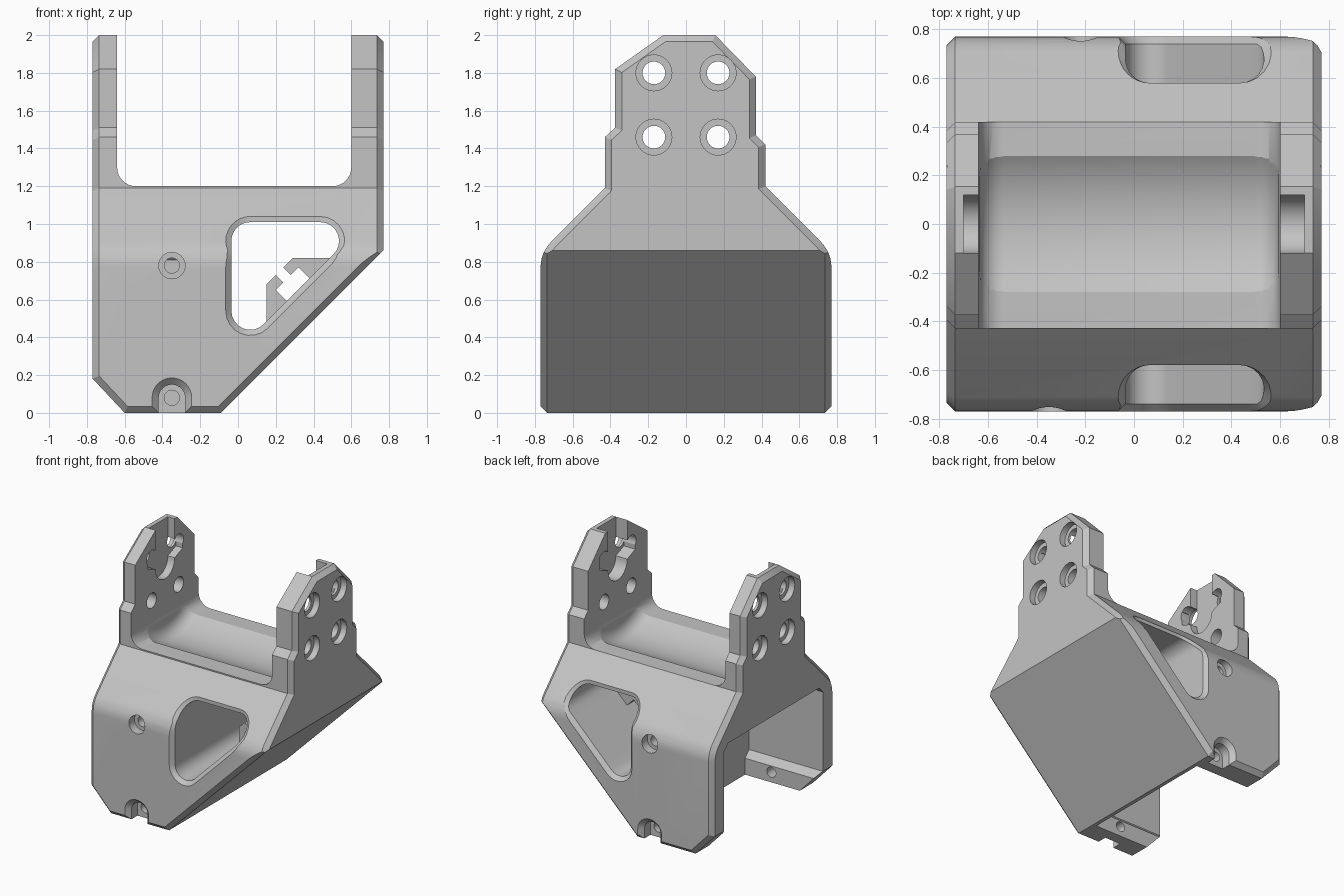
import bpy, bmesh
from math import cos, sin, pi, radians

if "Cube" in bpy.data.objects:
    bpy.data.objects.remove(bpy.data.objects["Cube"], do_unlink=True)

grey = bpy.data.materials.new("matte_grey")
grey.use_nodes = True
grey.diffuse_color = (0.55, 0.55, 0.55, 1)
grey.node_tree.nodes["Principled BSDF"].inputs["Base Color"].default_value = (0.55, 0.55, 0.55, 1)


def loft(name, rings, bevel=0, segments=1):
    """Closed solid through rings of points; bevel rounds the two end rims."""
    bm = bmesh.new()
    loops = [[bm.verts.new(p) for p in ring] for ring in rings]
    n = len(loops[0])
    caps = [bm.faces.new(loops[0]), bm.faces.new(loops[-1])]
    for a, b in zip(loops, loops[1:]):
        for i in range(n):
            j = (i + 1) % n
            bm.faces.new((a[i], a[j], b[j], b[i]))
    bmesh.ops.recalc_face_normals(bm, faces=bm.faces)
    if bevel:
        rim = list({e for f in caps for e in f.edges})
        bmesh.ops.bevel(bm, geom=rim, offset=bevel, segments=segments,
                        profile=0.5, affect='EDGES')
    mesh = bpy.data.meshes.new(name)
    bm.to_mesh(mesh)
    bm.free()
    mesh.materials.append(grey)
    ob = bpy.data.objects.new(name, mesh)
    bpy.context.scene.collection.objects.link(ob)
    return ob


def prism(name, pts, axis, a, b, bevel=0, segments=1):
    """Extrude a flat profile along x or y from a to b."""
    put = (lambda t, p: (t, p[0], p[1])) if axis == 'x' else (lambda t, p: (p[0], t, p[1]))
    return loft(name, [[put(t, p) for p in pts] for t in (a, b)], bevel, segments)


def arc(cx, cz, r, start, end, steps=8):
    return [(cx + r * cos(radians(start + (end - start) * i / steps)),
             cz + r * sin(radians(start + (end - start) * i / steps))) for i in range(steps + 1)]


def circle(cx, cz, r, steps=32):
    return arc(cx, cz, r, 0, 360, steps)[:-1]


def combine(target, tool, operation='DIFFERENCE'):
    mod = target.modifiers.new("cut", 'BOOLEAN')
    mod.operation, mod.solver, mod.object = operation, 'EXACT', tool
    deps = bpy.context.evaluated_depsgraph_get()
    mesh = bpy.data.meshes.new_from_object(target.evaluated_get(deps))
    target.modifiers.clear()
    target.data = mesh
    bpy.data.objects.remove(tool, do_unlink=True)


# Side outline with ears, chamfered at both ends
back = [(.77, -.1)] + arc(.577, .77, .193, 0, 45, 6) + [
    (.42, 1.2), (.42, 1.42), (.37, 1.47), (.37, 1.78), (.155, 2)]
front = [(-.12, 2), (-.375, 1.82), (-.375, 1.51), (-.43, 1.46), (-.43, 1.19)]
front += [(-y, z) for y, z in reversed(arc(.577, .77, .193, 0, 45, 6))] + [(-.77, -.1)]
body = prism("bracket_body", back + front, 'x', -.77, .77, .035)

# Front outline with the sloped underside
outline = [(-.6, 0), (-.09, 0), (.9, .99), (.9, 2.2), (-.9, 2.2), (-.9, .32)]
combine(body, prism("outline", outline, 'y', -.77, .77, .035), 'INTERSECT')

# Gap between the ears, and the trough under it
gap = [(.6, 2.3), (-.64, 2.3)] + arc(-.54, 1.3, .1, 180, 270) + arc(.5, 1.3, .1, 270, 360)
combine(body, prism("gap", gap, 'y', -1, 1))
combine(body, prism("trough", circle(0, 1.63, .513, 72), 'x', -.635, .595, .1, 5))

# Open bay behind the rear opening, with a thicker lip at the foot
half = [(.57, -.2), (.57, .13), (.62, .18), (.62, .81), (.57, .86)]
bay = half + [(-y, z) for y, z in reversed(half)]
combine(body, prism("bay", bay, 'x', -1, -.12))


# Rounded triangular window running through, with chamfered rims
def window_outline(r):
    corners = arc(.435, .91, r, -45, 90) + arc(.065, .91, r, 90, 180) + arc(.065, .54, r, 180, 315)
    pts = []
    for i, (x, z) in enumerate(corners):
        pts.append((x, z))
        nx, nz = corners[(i + 1) % len(corners)]
        if abs(nx - x) + abs(nz - z) > .15:
            pts += [(x + (nx - x) * k / 8, z + (nz - z) * k / 8) for k in range(1, 8)]
    return pts


def face_y(z):
    return min(.77, 1.62 - z)


small, large = window_outline(.1), window_outline(.16)
rings = [[(x, 1, z) for x, z in large],
         [(x, face_y(z) + .03, z) for x, z in large],
         [(x, face_y(z) - .03, z) for x, z in small]]
rings += [[(x, -y, z) for x, y, z in ring] for ring in reversed(rings)]
combine(body, loft("window", rings))

# Screw holes and foot notches on front and back walls
for s, x in ((-1, -.35), (1, -.22)):
    for z in (.08, .78):
        combine(body, prism("hole", circle(x, z, .04), 'y', s * .5, s * .9))
    combine(body, prism("bore", circle(x, .78, .07), 'y', s * .7, s * .9))

    def arch(r, y):
        pts = arc(x, .08, r, 0, 180, 16) + [(x - r, -.1), (x + r, -.1)]
        return [(px, s * y, pz) for px, pz in pts]
    combine(body, loft("notch", [arch(.07, .66), arch(.07, .735), arch(.14, .805)]))

# Recess for the arm inside each ear, with side wings
slot = [(.12, 2.2), (.12, 1.84), (.22, 1.84), (.22, 1.73), (.12, 1.69)]
slot += arc(0, 1.69, .12, 0, -180, 16)[1:-1]
slot += [(-y, z) for y, z in reversed(slot[:5])]
combine(body, prism("recess", slot, 'x', -.7, .7))

# Four counterbored bolt holes per ear
for y in (-.17, .17):
    for z in (1.46, 1.8):
        combine(body, prism("bolt", circle(y, z, .06), 'x', -1, 1))
        for s in (-1, 1):
            combine(body, prism("bolt_head", circle(y, z, .095), 'x', s * .72, s))

# Pair of small hooks on the window floor
hook = [(.15, .44), (.15, .68), (.2, .73), (.24, .69), (.2, .65), (.265, .585), (.27, .56)]
prism("lower_hook", hook, 'y', -.2, .2)
prism("upper_hook", [(.97 - z, .97 - x) for x, z in hook], 'y', -.2, .2)

# Smooth only the gently curved faces
bpy.ops.object.select_all(action='DESELECT')
body.select_set(True)
bpy.context.view_layer.objects.active = body
bpy.ops.object.shade_smooth_by_angle(angle=radians(25))
